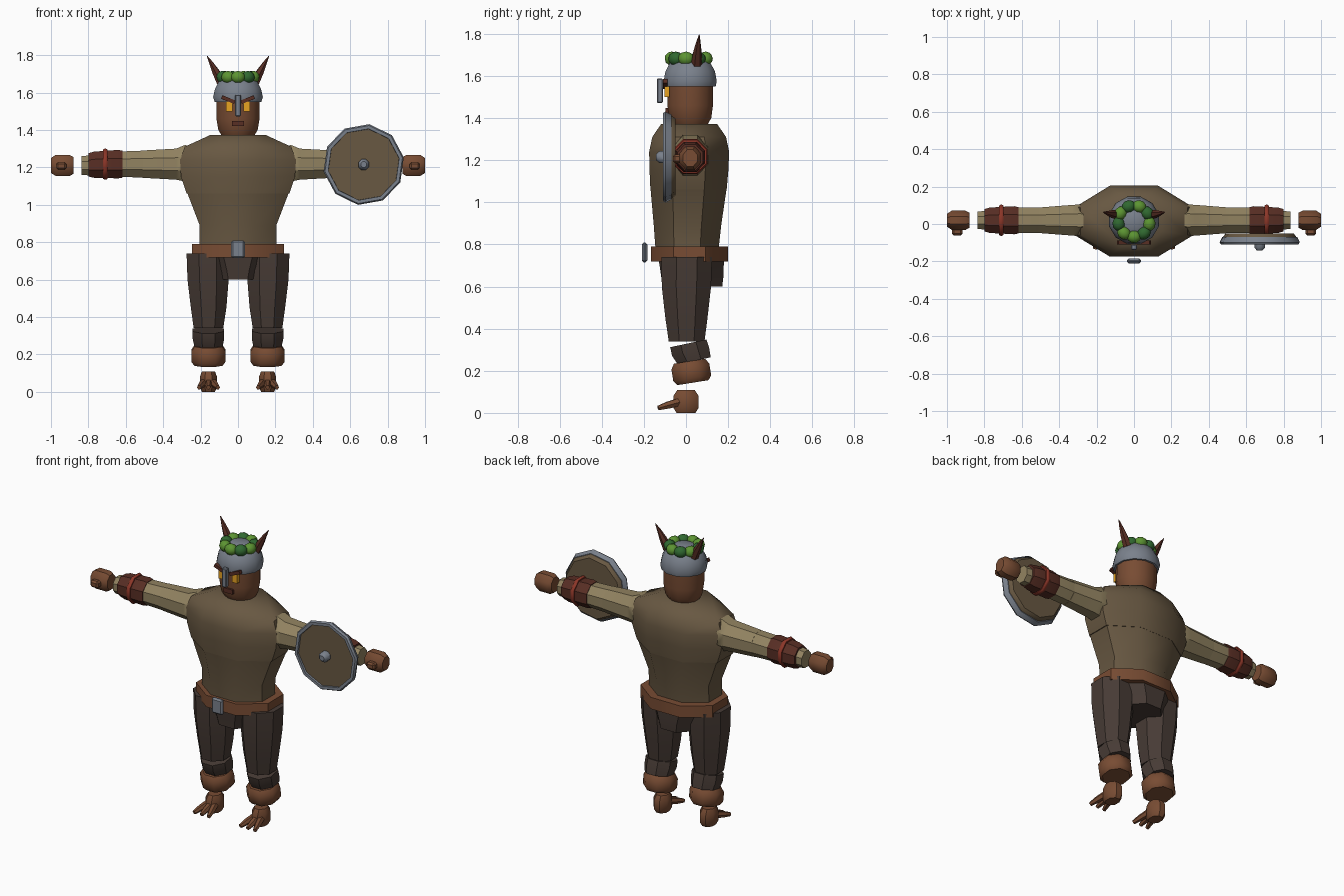
import bpy, bmesh, math
from mathutils import Vector, Matrix

cube = bpy.data.objects.get("Cube")
if cube:
    bpy.data.objects.remove(cube, do_unlink=True)


def material(name, r, g, b):
    """Flat material from 0-255 display values, stored as linear."""
    col = [((c / 255 + 0.055) / 1.055) ** 2.4 for c in (r, g, b)] + [1]
    m = bpy.data.materials.new(name)
    m.use_nodes = True
    m.diffuse_color = col
    m.node_tree.nodes["Principled BSDF"].inputs["Base Color"].default_value = col
    return m


TUNIC = material("tunic brown", 104, 88, 66)
SLEEVE = material("sleeve tan", 146, 131, 97)
TROUSER = material("trouser dark", 71, 59, 53)
SKIN = material("skin brown", 120, 76, 51)
METAL = material("steel grey", 122, 129, 140)
LEATHER = material("dark leather", 88, 46, 36)
RED = material("strap red", 140, 54, 40)
DARK_LEAF = material("leaf dark green", 48, 104, 48)
LIGHT_LEAF = material("leaf light green", 92, 148, 50)
YELLOW = material("eye yellow", 238, 168, 36)


def finish(name, bm, mat, smooth=40):
    bmesh.ops.recalc_face_normals(bm, faces=bm.faces[:])
    me = bpy.data.meshes.new(name)
    bm.to_mesh(me)
    bm.free()
    me.materials.append(mat)
    ob = bpy.data.objects.new(name, me)
    bpy.context.scene.collection.objects.link(ob)
    bpy.ops.object.select_all(action="DESELECT")
    bpy.context.view_layer.objects.active = ob
    ob.select_set(True)
    bpy.ops.object.shade_smooth_by_angle(angle=math.radians(smooth))
    return ob


def loft(name, mat, rings, n=8, axis="Z", tilt=0, phase=0.5, closed=False):
    """Skin n-sided rings (t, a, b, ra, rb) along an axis; ra, rb are flat-to-flat half sizes."""
    bm = bmesh.new()
    k = 1 / math.cos(math.pi / n)
    loops = []
    for t, a, b, ra, rb in rings:
        loop = []
        for i in range(n):
            w = math.tau * (i + phase) / n
            p, q = a + ra * k * math.cos(w), b + rb * k * math.sin(w)
            loop.append(bm.verts.new({"X": (t, p, q), "Y": (p, t, q), "Z": (p, q, t)}[axis]))
        loops.append(loop)
    pairs = list(zip(loops, loops[1:]))
    if closed:
        pairs.append((loops[-1], loops[0]))
    else:
        bm.faces.new(loops[0])
        bm.faces.new(loops[-1])
    for lo, hi in pairs:
        for i in range(n):
            j = (i + 1) % n
            bm.faces.new((lo[i], lo[j], hi[j], hi[i]))
    if tilt:
        mid = sum((v.co for v in bm.verts), Vector()) / len(bm.verts)
        bmesh.ops.rotate(bm, cent=mid, matrix=Matrix.Rotation(math.radians(tilt), 3, "X"), verts=bm.verts[:])
    return finish(name, bm, mat)


def box(name, mat, centre, size, bevel=0, roll=0):
    bm = bmesh.new()
    bmesh.ops.create_cube(bm, size=1)
    bmesh.ops.scale(bm, vec=size, verts=bm.verts[:])
    if bevel:
        bmesh.ops.bevel(bm, geom=bm.edges[:], offset=bevel, segments=1, affect="EDGES")
    bmesh.ops.rotate(bm, matrix=Matrix.Rotation(math.radians(roll), 3, "Y"), verts=bm.verts[:])
    bmesh.ops.translate(bm, vec=centre, verts=bm.verts[:])
    return finish(name, bm, mat, 30)


def tube(name, mat, points, n=6):
    """Tapered tube through (x, y, z, radius) points."""
    bm = bmesh.new()
    pts = [Vector(p[:3]) for p in points]
    quat = (pts[-1] - pts[0]).to_track_quat("Z", "Y")
    loops = []
    for c, p in zip(pts, points):
        ring = [Vector((math.cos(math.tau * i / n), math.sin(math.tau * i / n), 0)) for i in range(n)]
        loops.append([bm.verts.new(c + quat @ (v * p[3])) for v in ring])
    for lo, hi in zip(loops, loops[1:]):
        for i in range(n):
            bm.faces.new((lo[i], lo[(i + 1) % n], hi[(i + 1) % n], hi[i]))
    bm.faces.new(loops[0])
    bm.faces.new(loops[-1])
    return finish(name, bm, mat)


# Torso, belt and hips
loft("abdomen", TUNIC, [(0.78, 0, 0.005, 0.205, 0.15), (0.89, 0, 0.007, 0.205, 0.16), (1.06, 0, 0.012, 0.27, 0.18)])
loft("chest", TUNIC, [(1.06, 0, 0.012, 0.275, 0.181), (1.15, 0, 0.014, 0.305, 0.187),
                      (1.24, 0, 0.015, 0.31, 0.19), (1.31, 0, 0.015, 0.285, 0.175), (1.372, 0, 0.015, 0.15, 0.133)])
loft("belt", SKIN, [(0.718, 0, 0.017, 0.246, 0.183), (0.79, 0, 0.017, 0.246, 0.183)])
box("belt_buckle", METAL, (0, -0.197, 0.762), (0.076, 0.026, 0.096), 0.01)
loft("hips", TROUSER, [(0.6, 0, 0.03, 0.125, 0.142), (0.65, 0, 0.03, 0.145, 0.148), (0.73, 0, 0.025, 0.19, 0.155)])

# Head, face and helmet
loft("head", SKIN, [(1.365, 0, 0.02, 0.085, 0.08), (1.40, 0, 0.02, 0.105, 0.1),
                    (1.46, 0, 0.02, 0.115, 0.108), (1.6, 0, 0.02, 0.115, 0.11)], n=12)
loft("helmet", METAL, [(1.55, 0, 0.02, 0.125, 0.121), (1.575, 0, 0.02, 0.133, 0.126), (1.62, 0, 0.02, 0.123, 0.118),
                       (1.665, 0, 0.02, 0.1, 0.095), (1.695, 0, 0.02, 0.05, 0.05)], n=12)
box("nose_guard", METAL, (0, -0.124, 1.53), (0.03, 0.028, 0.115), 0.004)
box("mouth", LEATHER, (0, -0.086, 1.435), (0.062, 0.024, 0.028))
for s, side in ((1, "left"), (-1, "right")):
    box(f"{side}_eye", YELLOW, (s * 0.047, -0.09, 1.525), (0.034, 0.022, 0.052))
    box(f"{side}_brow", LEATHER, (s * 0.052, -0.098, 1.562), (0.075, 0.022, 0.02), roll=-s * 22)
    tube(f"{side}_horn", LEATHER, [(s * 0.09, 0.05, 1.655, 0.026), (s * 0.118, 0.054, 1.71, 0.021),
                                   (s * 0.142, 0.058, 1.755, 0.012), (s * 0.165, 0.063, 1.795, 0.002)])

# Wreath of leaf clumps
for i in range(9):
    a = math.tau * i / 9 - math.pi / 2
    bm = bmesh.new()
    bmesh.ops.create_icosphere(bm, subdivisions=2, radius=1)
    place = Matrix.Translation((0.083 * math.cos(a), 0.015 + 0.083 * math.sin(a), 1.682))
    bmesh.ops.transform(bm, matrix=place @ Matrix.Rotation(a, 4, "Z") @ Matrix.Diagonal((0.034, 0.039, 0.034, 1)),
                        verts=bm.verts[:])
    finish(f"wreath_leaf_{i}", bm, LIGHT_LEAF if i % 2 == 0 else DARK_LEAF)

# Arms
Y, Z = 0.02, 1.217
for s, side in ((1, "left"), (-1, "right")):
    def arm(name, mat, rings, **kw):
        loft(f"{side}_{name}", mat, [(s * x, Y, Z + dz, ry, rz) for x, dz, ry, rz in rings], axis="X", **kw)

    arm("upper_sleeve", SLEEVE, [(0.24, 0.005, 0.07, 0.09), (0.285, 0.005, 0.085, 0.097),
                                 (0.33, 0, 0.082, 0.083), (0.51, 0, 0.068, 0.073)])
    arm("lower_sleeve", SLEEVE, [(0.51, 0, 0.067, 0.072), (0.62, 0, 0.067, 0.068), (0.838, -0.008, 0.046, 0.05)])
    arm("bracer", LEATHER, [(0.617, 0, 0.07, 0.072), (0.64, 0, 0.075, 0.076),
                            (0.77, -0.003, 0.068, 0.07), (0.8, -0.004, 0.06, 0.062)])
    arm("bracer_strap", RED, [(0.698, 0, 0.078, 0.079), (0.706, 0, 0.083, 0.083),
                              (0.714, 0, 0.083, 0.083), (0.722, 0, 0.077, 0.078)])
    arm("hand", SKIN, [(0.88, -0.007, 0.04, 0.045), (0.9, -0.007, 0.051, 0.056),
                       (0.975, -0.007, 0.051, 0.056), (1.0, -0.007, 0.034, 0.04)])
    box(f"{side}_thumb", SKIN, (s * 0.945, -0.04, 1.207), (0.055, 0.044, 0.042), 0.01)

# Legs
X = 0.158
for s, side in ((1, "left"), (-1, "right")):
    x = s * X
    loft(f"{side}_thigh", TROUSER, [(0.34, x, 0.003, 0.079, 0.085), (0.45, s * 0.157, 0.002, 0.095, 0.1),
                                    (0.6, s * 0.16, 0.002, 0.11, 0.117), (0.74, s * 0.162, 0.004, 0.113, 0.12)])
    loft(f"{side}_shin", TROUSER, [(0.245, x, 0.03, 0.075, 0.08), (0.29, x, 0.022, 0.084, 0.09),
                                   (0.332, x, 0.02, 0.084, 0.088)], tilt=12)
    loft(f"{side}_boot_cuff", SKIN, [(0.143, x, 0.025, 0.075, 0.075), (0.165, x, 0.025, 0.091, 0.091),
                                     (0.22, x, 0.025, 0.091, 0.091), (0.246, x, 0.025, 0.075, 0.075)], tilt=9)
    loft(f"{side}_foot", SKIN, [(0.0, x, 0, 0.035, 0.045), (0.025, x, 0, 0.046, 0.06),
                                (0.08, x, 0, 0.046, 0.06), (0.108, x, 0, 0.035, 0.042)])
    for i in (-1, 0, 1):
        tube(f"{side}_toe_{i + 2}", SKIN, [(x + i * 0.022, -0.03, 0.052, 0.021), (x + i * 0.037, -0.085, 0.037, 0.019),
                                           (x + i * 0.05, -0.132, 0.023, 0.012)])

# Round shield on the left forearm
SX, SZ = 0.672, 1.215
turn = 0.28


def disc(name, mat, rings, **kw):
    loft(name, mat, [(y, SX, SZ, r, r) for y, r in rings], axis="Y", **kw)


disc("shield_board", TUNIC, [(-0.098, 0.19), (-0.07, 0.19), (-0.05, 0.175)], n=10, phase=turn)
disc("shield_rim", METAL, [(-0.11, 0.183), (-0.11, 0.2), (-0.098, 0.207), (-0.07, 0.194), (-0.07, 0.18)],
     n=10, phase=turn, closed=True)
disc("shield_boss", METAL, [(-0.095, 0.029), (-0.125, 0.029), (-0.142, 0.015)])
